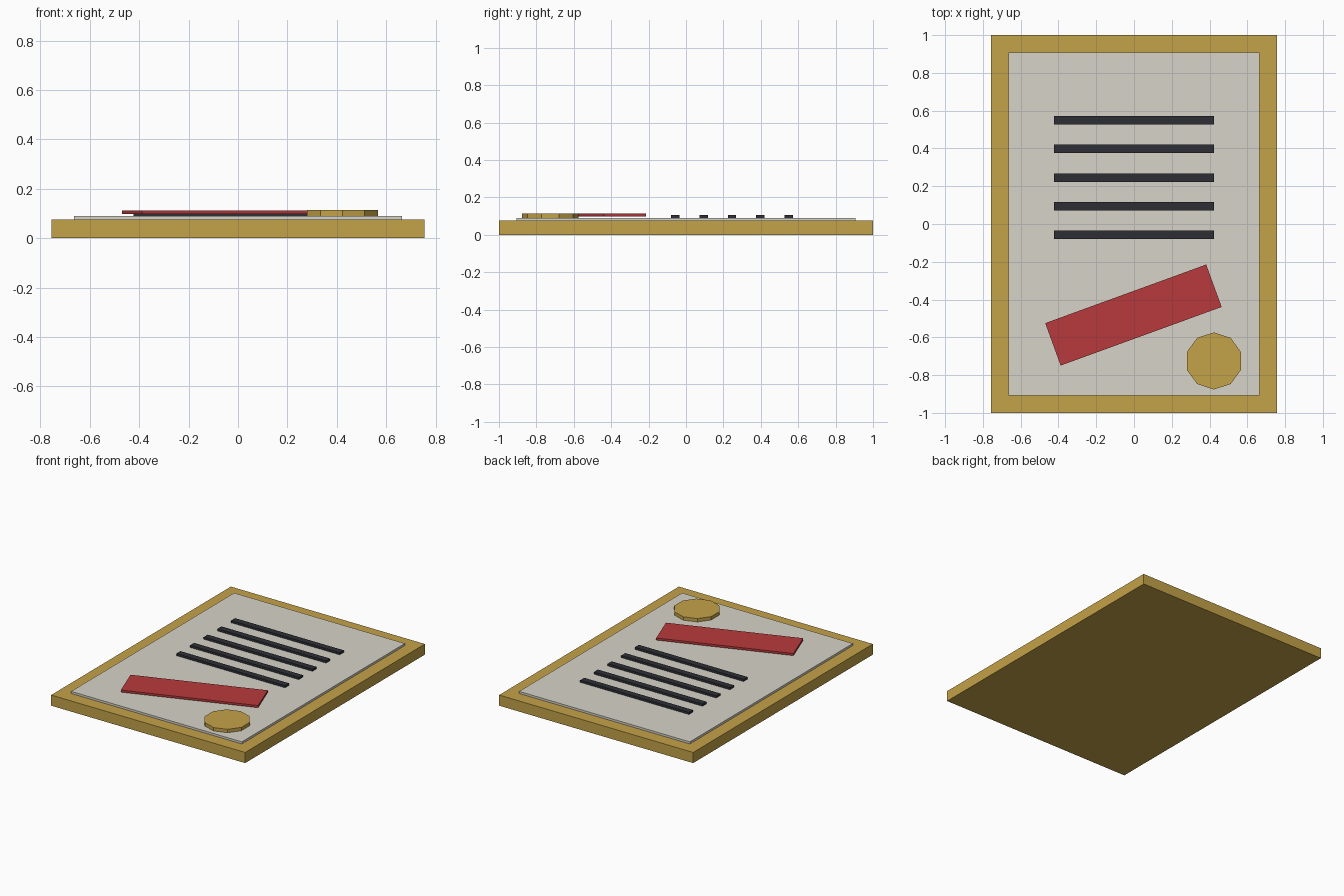
import bpy, bmesh, math
from mathutils import Matrix

if "Cube" in bpy.data.objects:
    bpy.data.objects.remove(bpy.data.objects["Cube"])


def material(name, rgb):
    m = bpy.data.materials.new(name)
    m.diffuse_color = (*rgb, 1)
    m.use_nodes = True
    m.node_tree.nodes["Principled BSDF"].inputs["Base Color"].default_value = m.diffuse_color
    return m


GOLD = material("gold", (0.55, 0.36, 0.065))
PAPER = material("paper", (0.68, 0.66, 0.58))
INK = material("ink", (0.027, 0.028, 0.036))
RED = material("red", (0.48, 0.042, 0.045))


def finish(name, bm, mat, loc, angle=0):
    me = bpy.data.meshes.new(name)
    bm.to_mesh(me)
    bm.free()
    me.materials.append(mat)
    ob = bpy.data.objects.new(name, me)
    ob.location = loc
    ob.rotation_euler.z = angle
    bpy.context.collection.objects.link(ob)
    return ob


def slab(name, x, y, width, depth, z0, z1, mat, angle=0):
    bm = bmesh.new()
    bmesh.ops.create_cube(bm, size=1, matrix=Matrix.Diagonal((width, depth, z1 - z0, 1)))
    return finish(name, bm, mat, (x, y, (z0 + z1) / 2), angle)


def disc(name, x, y, radius, sides, z0, z1, mat):
    bm = bmesh.new()
    bmesh.ops.create_cone(bm, cap_ends=True, segments=sides, radius1=radius,
                          radius2=radius, depth=z1 - z0)
    return finish(name, bm, mat, (x, y, (z0 + z1) / 2))


# Backing plate and paper sheet
slab("frame_board", 0, 0, 1.512, 2.0, 0, 0.075, GOLD)
slab("paper_sheet", 0, 0, 1.33, 1.815, 0.06, 0.09, PAPER)

# Printed lines, raised above the sheet
for i in range(5):
    slab(f"text_bar_{i + 1}", 0, 0.55 - i * 0.152, 0.847, 0.045, 0.09, 0.105, INK)

# Slanted ribbon, just clear of the sheet
slab("ribbon", -0.003, -0.482, 0.907, 0.239, 0.098, 0.113, RED, math.radians(20))

# Ten-sided seal in the lower corner
disc("seal", 0.423, -0.725, 0.151, 10, 0.088, 0.114, GOLD)
